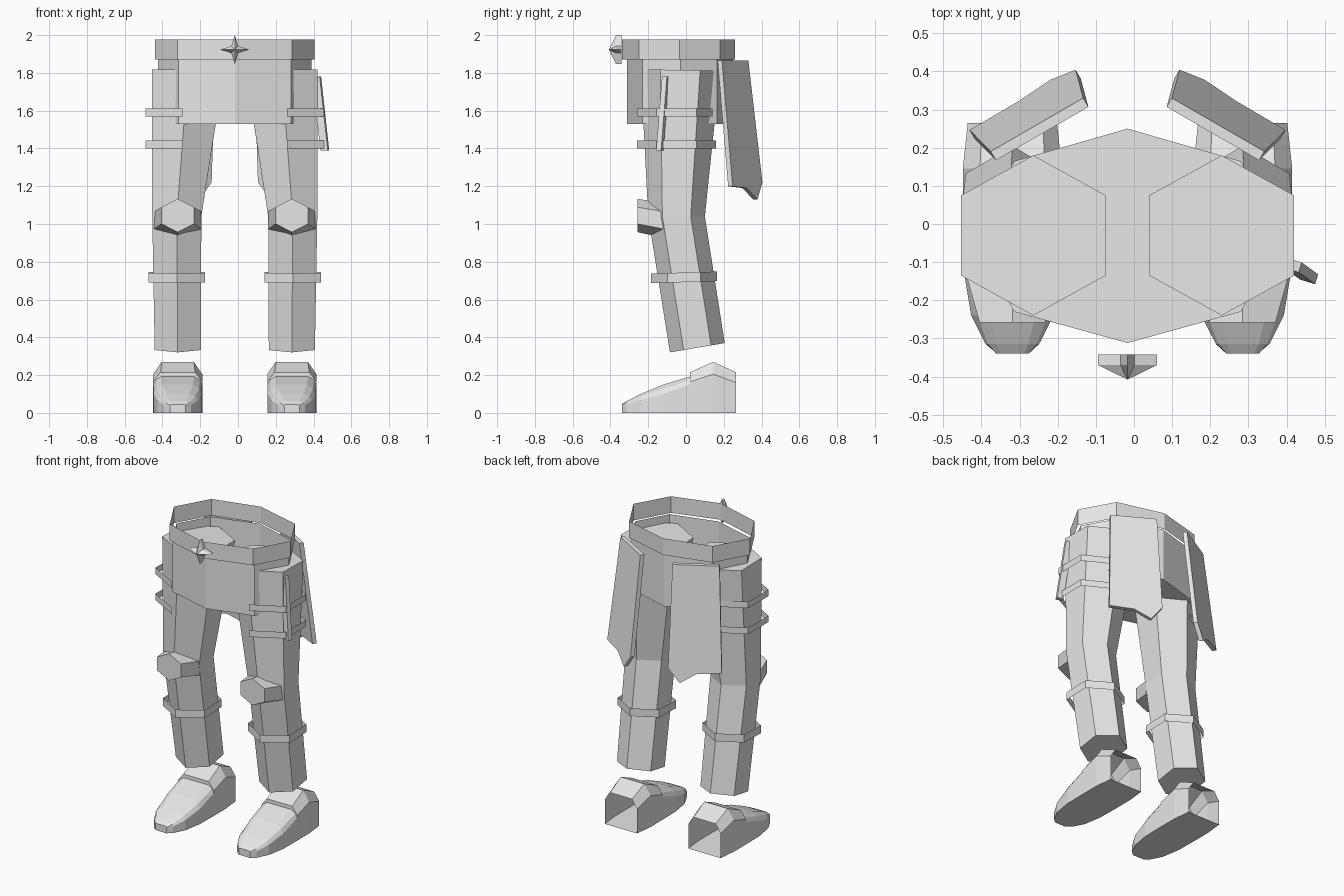
import bpy, bmesh, math
from mathutils import Vector, Matrix

if "Cube" in bpy.data.objects:
    bpy.data.objects.remove(bpy.data.objects["Cube"])

CX = -0.017  # symmetry plane of the body

grey = bpy.data.materials.new("plain grey")
grey.diffuse_color = (0.8, 0.8, 0.8, 1)
grey.use_nodes = True
grey.node_tree.nodes["Principled BSDF"].inputs["Base Color"].default_value = grey.diffuse_color


def add_object(name, bm):
    bmesh.ops.recalc_face_normals(bm, faces=bm.faces)
    me = bpy.data.meshes.new(name)
    bm.to_mesh(me)
    bm.free()
    me.materials.append(grey)
    ob = bpy.data.objects.new(name, me)
    bpy.context.collection.objects.link(ob)
    return ob


def loft(name, rings, start=False, end=False, closed=True, both=False):
    """Skin matching point rings; optional caps; both=True adds the mirrored twin."""
    for side in ((1, -1) if both else (1,)):
        bm = bmesh.new()
        rows = [[bm.verts.new((p[0] if side > 0 else 2 * CX - p[0], p[1], p[2]))
                 for p in r] for r in rings]
        n = len(rows[0])
        for a, b in zip(rows, rows[1:]):
            for i in range(n if closed else n - 1):
                j = (i + 1) % n
                bm.faces.new((a[i], a[j], b[j], b[i]))
        if start:
            bm.faces.new(rows[0])
        if end:
            bm.faces.new(rows[-1])
        suffix = ("_right" if side > 0 else "_left") if both else ""
        add_object(name + suffix, bm)


def hexagon(cx, cy, z, rx, ry, tilt=0.0):
    """Hexagon with corners at front and back; tilt is z change per unit y."""
    s = [(0, -1), (1, -.5), (1, .5), (0, 1), (-1, .5), (-1, -.5)]
    return [(cx + rx * a, cy + ry * b, z + tilt * ry * b) for a, b in s]


def octagon(half, z):
    """Waist outline from its right-hand corners, front to back."""
    left = [(2 * CX - x, y) for x, y in half[1:-1]][::-1]
    return [(x, y, z) for x, y in half + left]


# Belt (open thin band) and pelvis (open on top)
belt = [(CX, -.34), (.285, -.25), (.405, -.035), (.285, .18), (CX, .26)]
hips = [(CX, -.312), (.28, -.23), (.39, -.03), (.28, .165), (CX, .25)]
loft("belt", [octagon(belt, 1.87), octagon(belt, 1.978)])
loft("pelvis", [octagon(hips, 1.53), octagon(hips, 1.87)], start=True)

# Legs bent at the knee
loft("leg", [hexagon(.23, -.03, 1.815, .19, .21, -.02),
             hexagon(.29, -.05, 1.04, .13, .15),
             hexagon(.285, .06, .345, .122, .145, .17)],
     start=True, end=True, both=True)

# Calf bands and thigh half-bands, thin ribbons
loft("calf_band", [hexagon(.29, -.01, .692, .15, .175, .03),
                   hexagon(.29, -.01, .743, .15, .175, .03)], both=True)
for label, z in (("upper", 1.59), ("lower", 1.42)):
    loft(label + "_thigh_band",
         [hexagon(.26, -.05, z + d, .195, .21)[:4] for d in (-.021, .021)],
         closed=False, both=True)

# Knee pads
pad = []
for y, z, rx, rz in ((-.258, 1.045, .086, .088), (-.12, 1.02, .125, .092)):
    pad.append([(.285 + a, y, z + b) for a, b, _ in hexagon(0, 0, 0, rx, rz)])
loft("knee_pad", pad, start=True, end=True, both=True)

# Boots: y, half width, side height, top half width, top height; open at the heel
sections = [(-.34, .04, .03, .03, .045), (-.315, .07, .042, .042, .062),
            (-.24, .108, .067, .06, .10), (-.12, .128, .10, .08, .15),
            (.02, .13, .15, .088, .192), (.021, .13, .165, .092, .215),
            (.145, .13, .205, .085, .27), (.265, .117, .16, .08, .215)]
rings = []
for y, w, zs, tw, zt in sections:
    half = [(w, 0), (w, zs), ((w + tw) / 2 + .008, (zs + zt) / 2 + .003), (tw, zt)]
    if y > .02:
        half[2] = ((w + tw) / 2, (zs + zt) / 2)
    rings.append([(.285 + x, y, z) for x, z in half] +
                 [(.285 - x, y, z) for x, z in half[::-1]])
loft("boot", rings, start=True, both=True)

# Rear cloth flaps with ragged hems, leaning outwards
along, out = Vector((.866, -.5, 0)), Vector((.5, .866, 0))
origin = Vector((.207, .237, 0))
outline = [(-.14, 1.865), (.14, 1.865), (.16, 1.20), (.01, 1.19), (-.09, 1.13), (-.16, 1.22)]
flap = []
for t in (0, .027):
    flap.append([origin + along * u + out * (t + (1.865 - z) * .115) + Vector((0, 0, z))
                 for u, z in outline])
loft("rear_flap", flap, start=True, end=True, both=True)

# Sheath strapped to the right thigh
rod = []
for cx, cy, z in ((.458, -.138, 1.39), (.415, -.107, 1.78)):
    rod.append([(cx + a, cy + b, z) for a, b in
                ((-.022, -.008), (.017, -.02), (.025, .006), (-.014, .018))])
loft("thigh_sheath", rod, start=True, end=True)

# Four-pointed buckle with a raised centre
star = []
for i in range(8):
    r = .077 if i % 2 == 0 else .026
    a = i * math.pi / 4
    star.append((CX + r * math.cos(a), 1.923 + r * math.sin(a)))
bm = bmesh.new()
back = [bm.verts.new((x, -.342, z)) for x, z in star]
front = [bm.verts.new((x, -.37, z)) for x, z in star]
tip = bm.verts.new((CX, -.408, 1.923))
bm.faces.new(back)
for i in range(8):
    j = (i + 1) % 8
    bm.faces.new((back[i], back[j], front[j], front[i]))
    bm.faces.new((front[i], front[j], tip))
add_object("star_buckle", bm)
